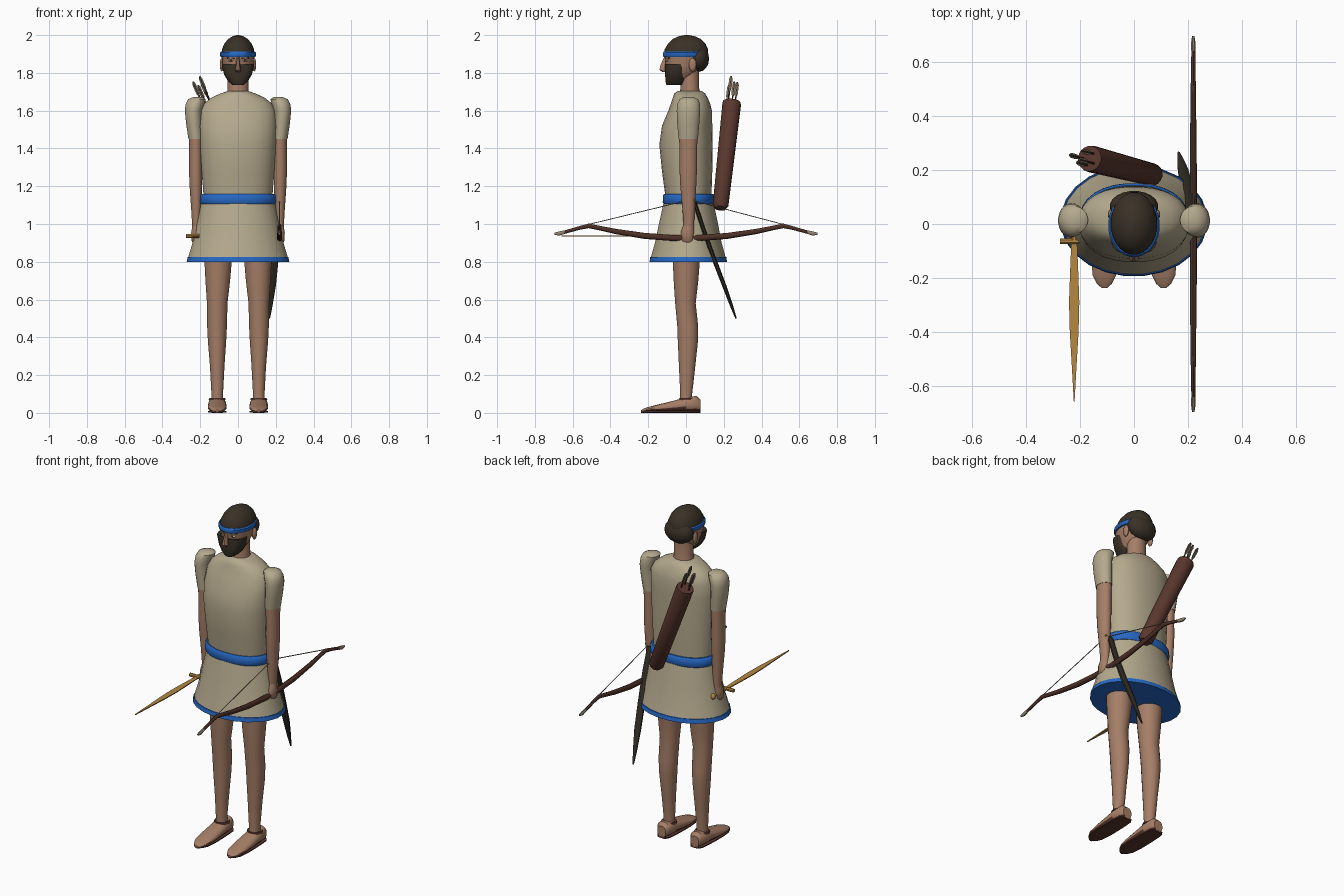
import bpy, bmesh, math
from mathutils import Vector

X, Y, Z = Vector((1, 0, 0)), Vector((0, 1, 0)), Vector((0, 0, 1))


def material(name, rgb):
    m = bpy.data.materials.new(name)
    m.diffuse_color = (*rgb, 1)
    return m


cloth = material("linen", (0.46, 0.40, 0.27))
blue = material("blue_trim", (0.02, 0.14, 0.56))
skin = material("skin", (0.38, 0.21, 0.135))
hair = material("dark_hair", (0.042, 0.031, 0.02))
leather = material("leather", (0.10, 0.038, 0.026))
wood = material("bow_wood", (0.075, 0.03, 0.02))
gold = material("bronze", (0.46, 0.25, 0.055))
black = material("scabbard_dark", (0.032, 0.026, 0.018))
grey = material("feather_grey", (0.28, 0.24, 0.17))
white = material("eye_white", (0.65, 0.62, 0.55))


def loft(name, secs, mats, u=X, v=Y, n=20, p=2.0, rule=None, angle=40):
    """Skin rounded sections (x, y, z, radius_u, radius_v); p > 2 is squarer."""
    mats = mats if isinstance(mats, list) else [mats]
    bm = bmesh.new()
    rings = []
    for x, y, z, ru, rv in secs:
        ring = []
        for i in range(n):
            a = math.tau * (i + 0.5) / n
            c, s = math.cos(a), math.sin(a)
            cu = math.copysign(abs(c) ** (2 / p), c) * ru
            sv = math.copysign(abs(s) ** (2 / p), s) * rv
            ring.append(bm.verts.new(Vector((x, y, z)) + u * cu + v * sv))
        rings.append(ring)
    for a, b in zip(rings, rings[1:]):
        for i in range(n):
            j = (i + 1) % n
            bm.faces.new((a[i], a[j], b[j], b[i]))
    bm.faces.new(rings[0])
    bm.faces.new(rings[-1])
    bmesh.ops.recalc_face_normals(bm, faces=bm.faces)
    bm.normal_update()
    if rule:
        for f in bm.faces:
            f.material_index = rule(f.calc_center_median(), f.normal)
    me = bpy.data.meshes.new(name)
    bm.to_mesh(me)
    bm.free()
    for m in mats:
        me.materials.append(m)
    ob = bpy.data.objects.new(name, me)
    bpy.context.collection.objects.link(ob)
    bpy.ops.object.select_all(action='DESELECT')
    ob.select_set(True)
    bpy.context.view_layer.objects.active = ob
    bpy.ops.object.shade_smooth_by_angle(angle=math.radians(angle))
    return ob


def rod(name, a, b, r1, r2, mat, n=8):
    """Straight round bar between two points."""
    a, b = Vector(a), Vector(b)
    d = (b - a).normalized()
    u = d.cross(X if abs(d.x) < 0.8 else Z).normalized()
    return loft(name, [(*a, r1, r1), (*b, r2, r2)], mat, u, d.cross(u), n)


def ball(name, c, r, mat, n=14, steps=8):
    """Ellipsoid made of stacked rings."""
    secs = []
    for i in range(steps + 1):
        t = math.pi * (0.02 + 0.96 * i / steps)
        s = math.sin(t)
        secs.append((c[0], c[1], c[2] - r[2] * math.cos(t), r[0] * s, r[1] * s))
    return loft(name, secs, mat, n=n)


# Tunic: skirt with blue hem, belt, torso
loft("skirt", [(0, 0.012, 0.80, 0.272, 0.205), (0, 0.012, 0.826, 0.265, 0.199),
               (0, 0.012, 0.90, 0.243, 0.178), (0, 0.013, 1.0, 0.221, 0.158),
               (0, 0.014, 1.12, 0.195, 0.132)], [cloth, blue], n=24,
     rule=lambda c, nn: int(c.z < 0.826))
loft("hem_trim", [(0, 0.012, 0.80, 0.274, 0.207), (0, 0.012, 0.824, 0.269, 0.203)], blue, n=24)
loft("belt", [(0, 0.014, 1.105, 0.196, 0.132), (0, 0.014, 1.115, 0.203, 0.138),
              (0, 0.014, 1.15, 0.202, 0.137), (0, 0.014, 1.16, 0.193, 0.13)], blue, n=28, p=2.2)
loft("torso", [(0, 0.013, 1.14, 0.183, 0.122), (0, 0.006, 1.28, 0.193, 0.134),
               (0, 0.0, 1.42, 0.202, 0.142), (0, 0.006, 1.52, 0.206, 0.134),
               (0, 0.022, 1.60, 0.20, 0.116), (0, 0.024, 1.64, 0.178, 0.104),
               (0, 0.022, 1.67, 0.14, 0.092), (0, 0.02, 1.69, 0.095, 0.083),
               (0, 0.02, 1.703, 0.058, 0.066)], cloth, n=28, p=2.2)

# Head and neck
loft("neck", [(0, 0.022, 1.67, 0.064, 0.06), (0, 0.02, 1.72, 0.055, 0.05),
              (0, 0.02, 1.82, 0.055, 0.05)], skin)
loft("face", [(0, -0.05, 1.745, 0.03, 0.048), (0, -0.025, 1.79, 0.066, 0.075),
              (0, -0.008, 1.84, 0.081, 0.10), (0, -0.005, 1.90, 0.086, 0.108)], skin, p=2.2)
loft("beard", [(0, -0.058, 1.735, 0.03, 0.046), (0, -0.055, 1.755, 0.052, 0.054),
               (0, -0.054, 1.79, 0.074, 0.057), (0, -0.054, 1.835, 0.085, 0.058),
               (0, -0.054, 1.848, 0.085, 0.057)], hair, p=2.7)
loft("hair_cap", [(0, 0.0, 1.885, 0.088, 0.116), (0, 0.002, 1.925, 0.086, 0.116),
                  (0, 0.004, 1.955, 0.073, 0.10), (0, 0.004, 1.98, 0.052, 0.074),
                  (0, 0.004, 1.994, 0.028, 0.042), (0, 0.004, 2.0, 0.006, 0.01)], hair, n=24)
ball("back_hair", (0, 0.066, 1.875), (0.09, 0.057, 0.07), hair, n=20)
loft("headband", [(0, -0.005, 1.885, 0.092, 0.115), (0, -0.005, 1.89, 0.096, 0.118),
                  (0, -0.005, 1.907, 0.096, 0.118), (0, -0.005, 1.913, 0.09, 0.113)], blue, n=28)
loft("nose", [(0, -0.115, 1.806, 0.014, 0.012), (0, -0.122, 1.815, 0.018, 0.02),
              (0, -0.119, 1.84, 0.012, 0.018), (0, -0.107, 1.885, 0.009, 0.009)], skin, n=8)
for s, side in ((-1, "right"), (1, "left")):
    ball(side + "_eye", (s * 0.037, -0.1, 1.866), (0.016, 0.008, 0.006), white, 8, 6)
    ball(side + "_pupil", (s * 0.037, -0.106, 1.866), (0.006, 0.004, 0.006), black, 8, 4)
    rod(side + "_brow", (s * 0.018, -0.107, 1.878), (s * 0.058, -0.087, 1.88), 0.005, 0.004, hair, 6)
    ball(side + "_ear", (s * 0.086, 0.035, 1.843), (0.011, 0.02, 0.036), skin, 10, 6)

    # Arms
    loft(side + "_sleeve", [(s * 0.224, 0.012, 1.45, 0.039, 0.052), (s * 0.232, 0.012, 1.53, 0.043, 0.059),
                            (s * 0.236, 0.013, 1.60, 0.046, 0.063), (s * 0.228, 0.014, 1.635, 0.05, 0.061),
                            (s * 0.218, 0.015, 1.66, 0.047, 0.05), (s * 0.212, 0.015, 1.672, 0.025, 0.026)], cloth)
    loft(side + "_arm", [(s * 0.22, 0.015, 0.97, 0.022, 0.027), (s * 0.221, 0.014, 1.06, 0.026, 0.032),
                         (s * 0.223, 0.012, 1.2, 0.034, 0.043), (s * 0.224, 0.012, 1.285, 0.036, 0.047),
                         (s * 0.224, 0.012, 1.38, 0.035, 0.047), (s * 0.224, 0.012, 1.47, 0.038, 0.05)], skin, n=16)
    loft(side + "_hand", [(s * 0.222, 0.01, 0.897, 0.014, 0.022), (s * 0.222, 0.008, 0.91, 0.025, 0.034),
                          (s * 0.222, 0.008, 0.955, 0.027, 0.036), (s * 0.22, 0.013, 0.99, 0.023, 0.028)], skin, n=10)

    # Legs
    loft(side + "_leg", [(s * 0.11, 0.0, 0.05, 0.033, 0.033), (s * 0.11, 0.001, 0.10, 0.031, 0.032),
                         (s * 0.11, 0.006, 0.25, 0.039, 0.044), (s * 0.111, 0.01, 0.38, 0.049, 0.054),
                         (s * 0.111, 0.009, 0.46, 0.053, 0.056), (s * 0.11, -0.003, 0.58, 0.055, 0.055),
                         (s * 0.107, 0.0, 0.70, 0.066, 0.066), (s * 0.105, 0.002, 0.83, 0.075, 0.074)], skin)

    # Sandalled feet
    foot = [(0.076, 0.028, 0.072), (0.055, 0.042, 0.09), (0.0, 0.047, 0.084), (-0.06, 0.049, 0.066),
            (-0.13, 0.05, 0.049), (-0.19, 0.044, 0.034), (-0.222, 0.028, 0.024), (-0.237, 0.01, 0.015)]
    loft(side + "_foot", [(s * 0.11, y, h / 2 + 0.003, w, h / 2 - 0.003) for y, w, h in foot],
         [skin, leather], X, Z, 16, 2.4, lambda c, nn: int(nn.z < -0.4))
    loft(side + "_sole", [(s * 0.11, y, 0.006, w + 0.001, 0.006) for y, w, h in foot], leather, X, Z, 8, 3)
    loft(side + "_ankle_strap", [(s * 0.11, 0.005, 0.068, 0.046, 0.042), (s * 0.11, 0.004, 0.079, 0.042, 0.04)], leather)

# Quiver with arrows
bottom, top = Vector((0.072, 0.182, 1.09)), Vector((-0.165, 0.243, 1.645))
axis = (top - bottom).normalized()
qu = Y.cross(axis).normalized()
qv = axis.cross(qu)
L = (top - bottom).length
loft("quiver", [(*(bottom + axis * t), r, r) for t, r in
                ((-0.008, 0.03), (0.012, 0.042), (L * 0.5, 0.046), (L - 0.015, 0.05), (L, 0.047))],
     leather, qu, qv, 16)
for i, (a, b, h) in enumerate(((-0.025, 0, 0.13), (0.015, 0.018, 0.11), (0.018, -0.018, 0.14), (-0.008, -0.025, 0.1))):
    base = top + qu * a + qv * b
    rod("arrow_shaft", base - axis * 0.05, base + axis * h, 0.004, 0.004, wood, 6)
    for k in range(2):
        fu, fv = (qu, qv) if k == i % 2 else (qv, qu)
        loft("arrow_feather", [(*(base + axis * t), w, 0.0018) for t, w in
                               ((h - 0.095, 0.002), (h - 0.065, 0.013), (h - 0.015, 0.013), (h, 0.005))],
             grey, fu, fv, 4)

# Bow: recurved limbs, tips and drawn string
half = [(0.0, 0.925, 0.018), (0.07, 0.926, 0.016), (0.22, 0.937, 0.016), (0.37, 0.96, 0.014),
        (0.47, 0.981, 0.012), (0.515, 0.99, 0.012), (0.56, 0.98, 0.01), (0.65, 0.955, 0.009)]
path = [(-y, z, r) for y, z, r in reversed(half[1:])] + half
loft("bow", [(0.22, y, z, r * 0.85, r) for y, z, r in path], wood, X, Z, 10)
for s in (-1, 1):
    loft("bow_tip", [(0.22, s * y, z, r * 0.8, r) for y, z, r in
                     ((0.642, 0.957, 0.010), (0.67, 0.95, 0.012), (0.697, 0.948, 0.006))], grey, X, Z, 8)
    rod("bow_string", (0.22, s * 0.515, 0.998), (0.22, 0.02, 1.128), 0.0025, 0.0025, grey, 6)

# Bronze sword held forward
loft("sword_blade", [(-0.222, y, 0.936, w, 0.004) for y, w in
                     ((-0.065, 0.015), (-0.17, 0.021), (-0.29, 0.027), (-0.4, 0.023),
                      (-0.52, 0.013), (-0.66, 0.002))], gold, X, Z, 4, angle=10)
rod("sword_guard", (-0.274, -0.064, 0.936), (-0.205, -0.064, 0.936), 0.011, 0.011, gold)
rod("sword_grip", (-0.222, -0.064, 0.936), (-0.222, 0.06, 0.936), 0.011, 0.011, gold)
ball("sword_pommel", (-0.222, 0.062, 0.936), (0.017, 0.014, 0.017), gold, 10, 6)

# Scabbard hanging at the left hip
loft("scabbard", [(0.205, 0.045, 1.115, 0.02, 0.011), (0.205, 0.09, 0.98, 0.021, 0.012),
                  (0.193, 0.15, 0.81, 0.023, 0.013), (0.182, 0.2, 0.68, 0.021, 0.012),
                  (0.172, 0.24, 0.57, 0.012, 0.009), (0.166, 0.265, 0.5, 0.004, 0.004)],
     black, X, Vector((0, 0.94, 0.33)), 8)
rod("dagger_guard", (0.175, 0.04, 1.125), (0.24, 0.04, 1.125), 0.009, 0.009, gold)
rod("dagger_grip", (0.205, 0.043, 1.12), (0.205, 0.03, 1.15), 0.009, 0.009, gold)
